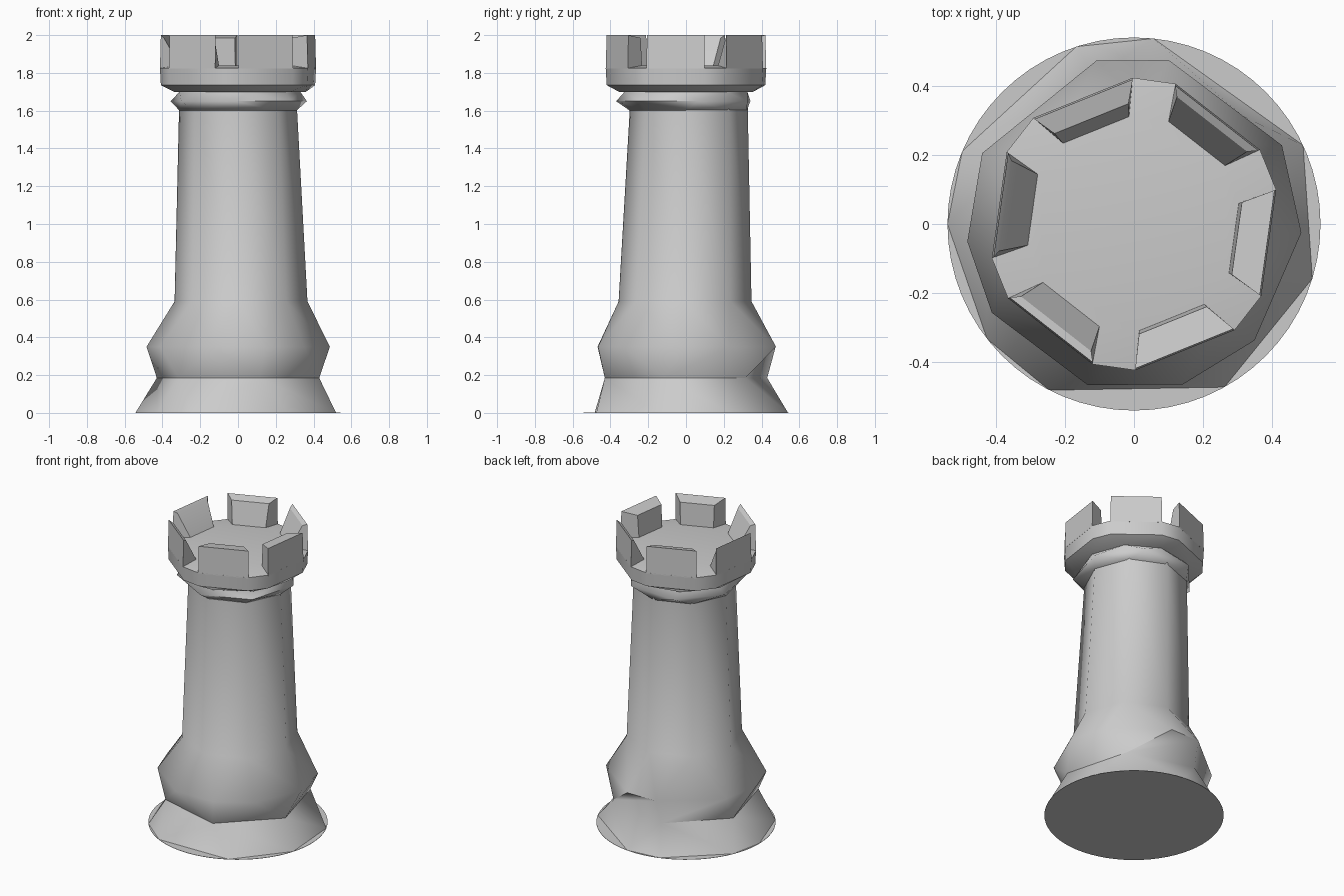
import bpy, bmesh
from math import cos, sin, radians

old = bpy.data.objects.get("Cube")
if old:
    bpy.data.objects.remove(old)

stone = bpy.data.materials.new("pale grey stone")
stone.use_nodes = True
GREY = (0.6, 0.6, 0.6, 1)
stone.diffuse_color = GREY
stone.node_tree.nodes["Principled BSDF"].inputs["Base Color"].default_value = GREY


def even(count, phase):
    return sorted((phase + 360 * i / count) % 360 for i in range(count))


def ring(z, r, angles, dx=0, dy=0):
    return [(a, (dx + r * cos(radians(a)), dy + r * sin(radians(a)), z)) for a in angles]


def finish(name, bm, angle):
    bmesh.ops.recalc_face_normals(bm, faces=bm.faces)
    mesh = bpy.data.meshes.new(name)
    bm.to_mesh(mesh)
    bm.free()
    mesh.materials.append(stone)
    obj = bpy.data.objects.new(name, mesh)
    bpy.context.collection.objects.link(obj)
    bpy.ops.object.select_all(action='DESELECT')
    obj.select_set(True)
    bpy.context.view_layer.objects.active = obj
    bpy.ops.object.shade_smooth_by_angle(angle=radians(angle))


def stack(name, rings, angle):
    """Join uneven polygon rings with triangles, walking round both by angle."""
    bm = bmesh.new()
    loops = [[(a, bm.verts.new(p)) for a, p in r] for r in rings]
    for low, high in zip(loops, loops[1:]):
        low = low + [(low[0][0] + 360, low[0][1])]
        high = high + [(high[0][0] + 360, high[0][1])]
        i = j = 0
        while i < len(low) - 1 or j < len(high) - 1:
            step_low = j == len(high) - 1 or (
                i < len(low) - 1 and low[i + 1][0] <= high[j + 1][0])
            third = low[i + 1][1] if step_low else high[j + 1][1]
            bm.faces.new((low[i][1], third, high[j][1]))
            i, j = (i + 1, j) if step_low else (i, j + 1)
    bm.faces.new([v for _, v in loops[0]])
    bm.faces.new([v for _, v in loops[-1]])
    finish(name, bm, angle)


# Round footprint under the faceted skirt
stack("base_disc", [ring(0, 0.542, even(64, 0)), ring(0.002, 0.542, even(64, 0))], 45)

# Skirt, six-cornered waist, bulge and tapered shaft in one faceted body
skirt = [25, 84, 108, 157, 180, 218, 243, 299, 343]
bulge = [28, 78, 103, 155, 186, 212, 254, 287, 316, 357]
stack("body", [
    ring(0.002, 0.542, skirt),
    ring(0.185, 0.445, even(6, 45)),
    ring(0.35, 0.487, bulge),
    ring(0.59, 0.352, even(8, 358), 0.016, -0.005),
    ring(1.62, 0.312, even(8, 358), 0, 0.015),
], 55)

# Lopsided collar under the head
stack("collar", [
    ring(1.60, 0.31, even(8, 358), 0, 0.012),
    ring(1.65, 0.37, even(7, 10)),
    ring(1.70, 0.33, even(9, 0)),
    ring(1.73, 0.33, even(9, 0)),
], 50)

# Head: its corners line up with the battlements
centres = [52 + 60 * i for i in range(6)]
HALF = 21.5
corners = sorted((c + s * HALF) % 360 for c in centres for s in (-1, 1))
stack("head", [
    ring(1.70, 0.36, even(9, 0)),
    ring(1.735, 0.42, corners),
    ring(1.825, 0.425, corners),
    ring(1.84, 0.31, corners),
], 40)

# Battlements: flat outside, sloping inward to the floor, of uneven thickness
for n, (centre, thick) in enumerate(zip(centres, (0.03, 0.07, 0.02, 0.03, 0.10, 0.10))):
    bm = bmesh.new()
    ends = []
    for side in (-1, 1):
        a = radians(centre + side * HALF)
        b = radians(centre + side * HALF * 0.9)
        section = ((0.425, 1.82, a), (0.42, 2.0, a), (0.42 - thick, 1.985, b), (0.31, 1.83, b))
        ends.append([bm.verts.new((r * cos(t), r * sin(t), z)) for r, z, t in section])
    bm.faces.new(ends[0])
    bm.faces.new(ends[1])
    for i in range(4):
        k = (i + 1) % 4
        bm.faces.new((ends[0][i], ends[0][k], ends[1][k], ends[1][i]))
    finish(f"battlement_{n + 1}", bm, 30)
